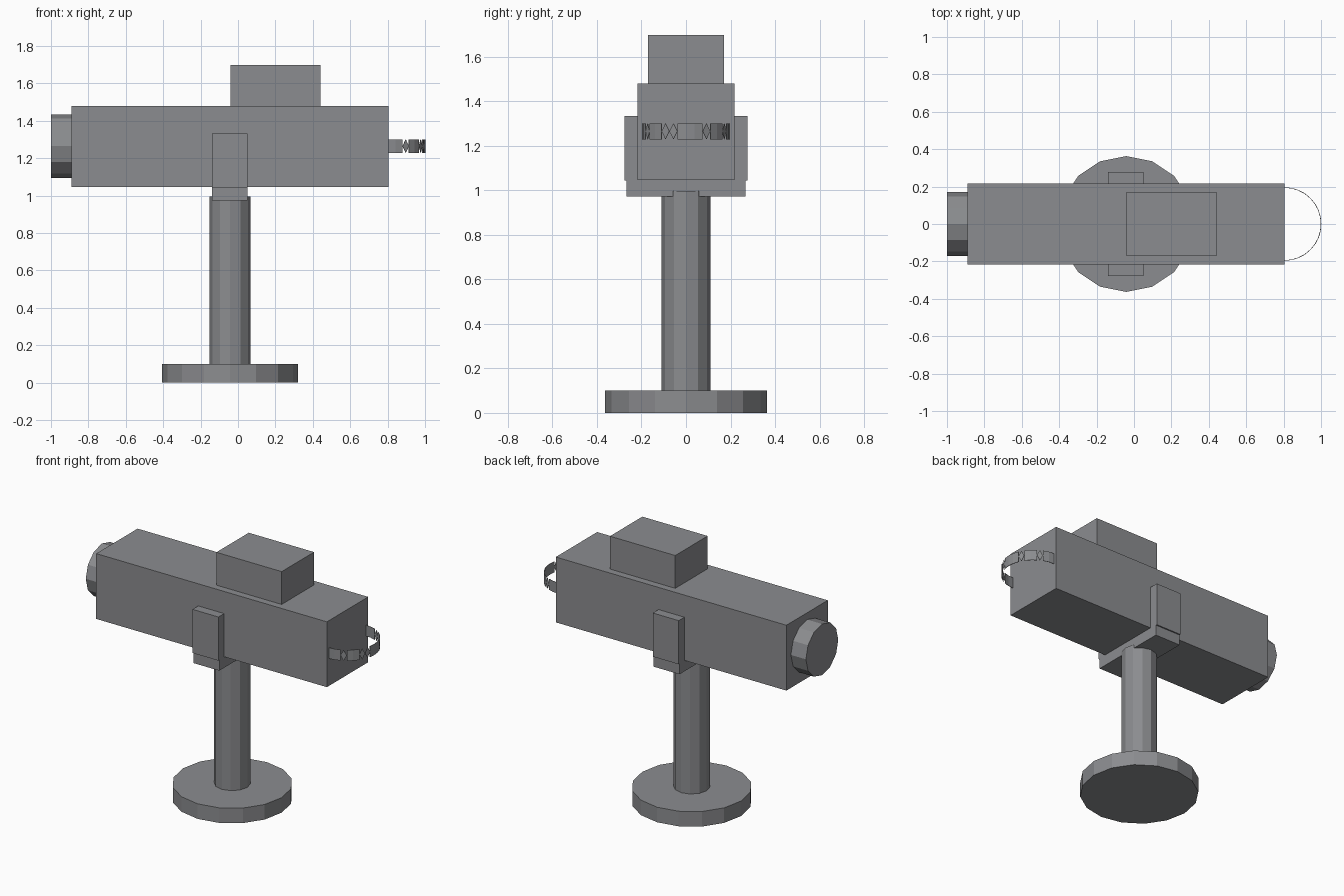
import bpy, bmesh
from math import sin, cos, radians, pi

if "Cube" in bpy.data.objects:
    bpy.data.objects.remove(bpy.data.objects["Cube"])

PX = -0.042   # x position of the stand axis
CZ = 1.265    # height of the body axis

grey = bpy.data.materials.new("dark_grey")
grey.diffuse_color = (0.26, 0.265, 0.277, 1)
grey.use_nodes = True
grey.node_tree.nodes["Principled BSDF"].inputs["Base Color"].default_value = grey.diffuse_color


def box(name, x, y, z):
    bpy.ops.mesh.primitive_cube_add(size=1, location=(sum(x) / 2, sum(y) / 2, sum(z) / 2))
    o = bpy.context.object
    o.name = name
    o.scale = (x[1] - x[0], y[1] - y[0], z[1] - z[0])
    bpy.ops.object.transform_apply(location=False, rotation=False, scale=True)


def cylinder(name, sides, radius, depth, loc, rot=(0, 0, 0)):
    bpy.ops.mesh.primitive_cylinder_add(vertices=sides, radius=radius, depth=depth,
                                        location=loc, rotation=rot)
    bpy.context.object.name = name


# Stand
cylinder("stand_base", 16, 0.363, 0.1, (PX, 0, 0.05))
cylinder("stand_pole", 12, 0.11, 0.896, (PX, 0, 0.548))

# U-shaped bracket
box("bracket_bottom", (-0.14, 0.05), (-0.268, 0.268), (0.973, 1.046))
for side, name in ((-1, "bracket_arm_front"), (1, "bracket_arm_back")):
    box(name, (-0.14, 0.05), sorted((side * 0.217, side * 0.277)), (1.043, 1.333))

# Body, top housing and lens
box("body", (-0.89, 0.805), (-0.217, 0.217), (1.046, 1.48))
box("top_housing", (-0.04, 0.44), (-0.17, 0.17), (1.48, 1.698))
cylinder("lens", 12, 0.17, 0.12, (-0.94, 0, CZ), (0, pi / 2, 0))

# Rear strap handle: half ring of flat panels (P) joined by diamond links (D)
bm = bmesh.new()
R, H, STEP = 0.195, 0.036, 11.25


def strap_point(angle, dz):
    a = radians(angle)
    return bm.verts.new((0.805 + R * cos(a), R * sin(a), CZ + dz))


for i, kind in enumerate("PPDPPDDPPPDPPDPP"):
    a, b = -90 + i * STEP, -90 + (i + 1) * STEP
    m = (a + b) / 2
    if kind == "P":
        pts = ((a, -H), (b, -H), (b, H), (a, H))
    else:
        pts = ((a, 0), (m, -H), (b, 0), (m, H))
    bm.faces.new([strap_point(*p) for p in pts])
bmesh.ops.remove_doubles(bm, verts=bm.verts, dist=0.0001)
mesh = bpy.data.meshes.new("strap_handle")
bm.to_mesh(mesh)
bm.free()
strap = bpy.data.objects.new("strap_handle", mesh)
bpy.context.collection.objects.link(strap)
thick = strap.modifiers.new("thickness", 'SOLIDIFY')
thick.thickness = 0.003
thick.offset = 0

# One dark grey finish on every part
for o in bpy.data.objects:
    o.data.materials.append(grey)
